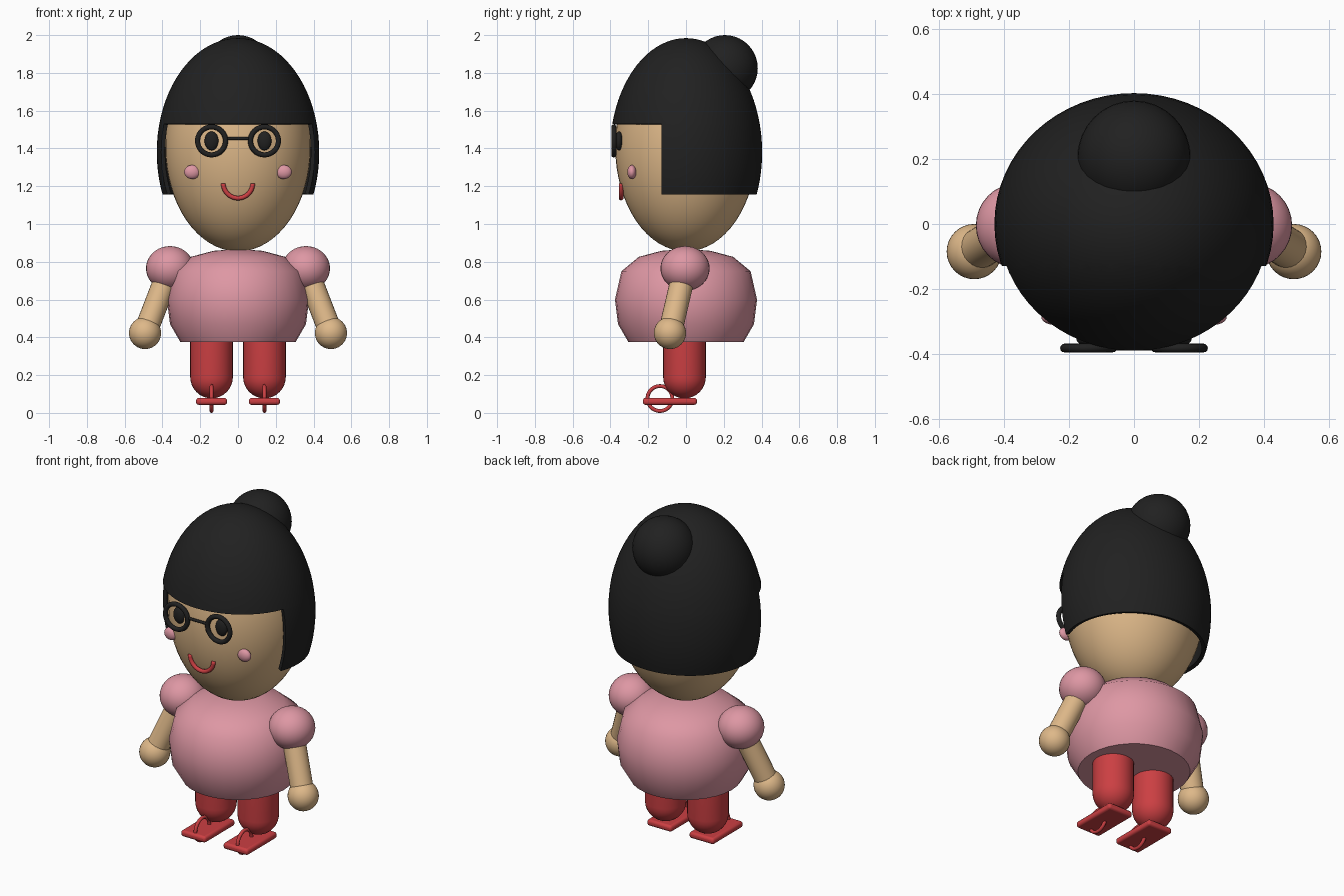
import bpy, bmesh, math
from mathutils import Vector

cube = bpy.data.objects.get("Cube")
if cube:
    bpy.data.objects.remove(cube, do_unlink=True)


def material(name, rgb):
    m = bpy.data.materials.new(name)
    m.use_nodes = True
    m.diffuse_color = (*rgb, 1)
    bsdf = next(n for n in m.node_tree.nodes if n.type == 'BSDF_PRINCIPLED')
    bsdf.inputs["Base Color"].default_value = (*rgb, 1)
    return m


SKIN = material("skin", (0.73, 0.48, 0.25))
PINK = material("pink", (0.73, 0.31, 0.37))
RED = material("red", (0.60, 0.05, 0.055))
BLACK = material("black", (0.015, 0.015, 0.015))


def finish(name, mat, angle=40):
    ob = bpy.context.object
    ob.name = name
    ob.data.materials.append(mat)
    bpy.ops.object.transform_apply(location=False, rotation=True, scale=True)
    bpy.ops.object.shade_smooth_by_angle(angle=math.radians(angle))
    return ob


def ball(name, mat, loc, size, seg=32, rings=20):
    bpy.ops.mesh.primitive_uv_sphere_add(segments=seg, ring_count=rings, radius=1, location=loc)
    bpy.context.object.scale = size
    return finish(name, mat)


def ring(name, mat, loc, rot, major, minor):
    bpy.ops.mesh.primitive_torus_add(location=loc, rotation=rot, major_radius=major,
                                     minor_radius=minor, major_segments=40, minor_segments=12)
    return finish(name, mat)


def rod(name, mat, a, b, radius):
    a, b = Vector(a), Vector(b)
    bpy.ops.mesh.primitive_cylinder_add(vertices=24, radius=radius, depth=(b - a).length,
                                        location=(a + b) / 2)
    bpy.context.object.rotation_euler = (b - a).to_track_quat('Z', 'Y').to_euler()
    return finish(name, mat)


def lathe(name, mat, loc, profile, steps=32, angle=40):
    bm = bmesh.new()
    verts = [bm.verts.new((r, 0, z)) for r, z in profile]
    edges = [bm.edges.new(pair) for pair in zip(verts, verts[1:])]
    bmesh.ops.spin(bm, geom=verts + edges, cent=(0, 0, 0), axis=(0, 0, 1),
                   angle=math.tau, steps=steps)
    bmesh.ops.remove_doubles(bm, verts=bm.verts, dist=1e-4)
    bmesh.ops.recalc_face_normals(bm, faces=bm.faces)
    mesh = bpy.data.meshes.new(name)
    bm.to_mesh(mesh)
    bm.free()
    ob = bpy.data.objects.new(name, mesh)
    ob.location = loc
    bpy.context.collection.objects.link(ob)
    bpy.ops.object.select_all(action='DESELECT')
    ob.select_set(True)
    bpy.context.view_layer.objects.active = ob
    return finish(name, mat, angle)


# Head
ball("head", SKIN, (0, 0, 1.41), (0.385, 0.375, 0.555), 48, 32)

# Hair: shell trimmed at the neck, with the face opening below the fringe
NECK, FRINGE, TEMPLE = 1.155, 1.53, -0.13
hair = ball("hair", BLACK, (0, 0, 0), (0.43, 0.403, 0.604), 64, 40)
bm = bmesh.new()
bm.from_mesh(hair.data)
bmesh.ops.translate(bm, vec=(0, 0, 1.38), verts=bm.verts)
for co, no, clear in (((0, 0, NECK), (0, 0, 1), True),
                      ((0, 0, FRINGE), (0, 0, 1), False),
                      ((0, TEMPLE, 0), (0, 1, 0), False)):
    bmesh.ops.bisect_plane(bm, geom=bm.verts[:] + bm.edges[:] + bm.faces[:],
                           plane_co=co, plane_no=no, clear_inner=clear)
opening = [f for f in bm.faces
           if f.calc_center_median().z < FRINGE and f.calc_center_median().y < TEMPLE]
bmesh.ops.delete(bm, geom=opening, context='FACES')
bm.to_mesh(hair.data)
bm.free()
shell = hair.modifiers.new("thickness", 'SOLIDIFY')
shell.thickness = 0.022
shell.offset = -1
bpy.ops.object.modifier_apply(modifier=shell.name)
bpy.ops.object.shade_smooth_by_angle(angle=math.radians(40))
ball("hair_bun", BLACK, (0, 0.206, 1.825), (0.174, 0.174, 0.175))

# Smile: lower half of a ring
mouth = ring("mouth", RED, (0, -0.343, 1.215), (math.pi / 2, 0, 0), 0.078, 0.012)
bm = bmesh.new()
bm.from_mesh(mouth.data)
cut = bmesh.ops.bisect_plane(bm, geom=bm.verts[:] + bm.edges[:] + bm.faces[:],
                             plane_co=(0, 0, 0), plane_no=(0, 0, 1), clear_outer=True)
bmesh.ops.holes_fill(bm, edges=[e for e in bm.edges if e.is_boundary])
bm.to_mesh(mouth.data)
bm.free()

# Glasses bridge
rod("glasses_bridge", BLACK, (-0.068, -0.382, 1.452), (0.068, -0.382, 1.452), 0.008)

# Dress
lathe("dress", PINK, (0, 0, 0),
      [(0, 0.868), (0.13, 0.858), (0.25, 0.826), (0.342, 0.75), (0.376, 0.6),
       (0.36, 0.47), (0.305, 0.375), (0, 0.375)])

# Rounded leg outline
LEG_R = 0.113
leg_profile = [(LEG_R * math.sin(i * math.pi / 16), 0.19 - LEG_R * math.cos(i * math.pi / 16))
               for i in range(9)] + [(LEG_R, 0.5), (0, 0.5)]

# Paired parts
for side, s in (("left", 1), ("right", -1)):
    ball(side + "_eye", BLACK, (s * 0.14, -0.355, 1.44), (0.037, 0.021, 0.05))
    ring(side + "_glasses_rim", BLACK, (s * 0.14, -0.382, 1.44), (math.pi / 2, 0, 0), 0.074, 0.0135)
    ball(side + "_cheek", PINK, (s * 0.243, -0.287, 1.275), (0.042, 0.024, 0.037))

    shoulder, hand = (s * 0.36, -0.005, 0.765), (s * 0.492, -0.085, 0.423)
    ball(side + "_sleeve", PINK, shoulder, (0.127, 0.13, 0.118))
    rod(side + "_arm", SKIN, shoulder, hand, 0.063)
    ball(side + "_hand", SKIN, hand, (0.085, 0.085, 0.085))

    lathe(side + "_leg", RED, (s * 0.14, -0.008, 0), leg_profile)

    bpy.ops.mesh.primitive_cube_add(size=1, location=(s * 0.14, -0.085, 0.061))
    bpy.context.object.scale = (0.164, 0.286, 0.037)
    sole = finish(side + "_sandal_sole", RED)
    bevel = sole.modifiers.new("rounded_edges", 'BEVEL')
    bevel.width = 0.014
    bevel.segments = 3
    ring(side + "_sandal_strap", RED, (s * 0.14, -0.138, 0.076), (0, math.pi / 2, 0), 0.066, 0.01)
